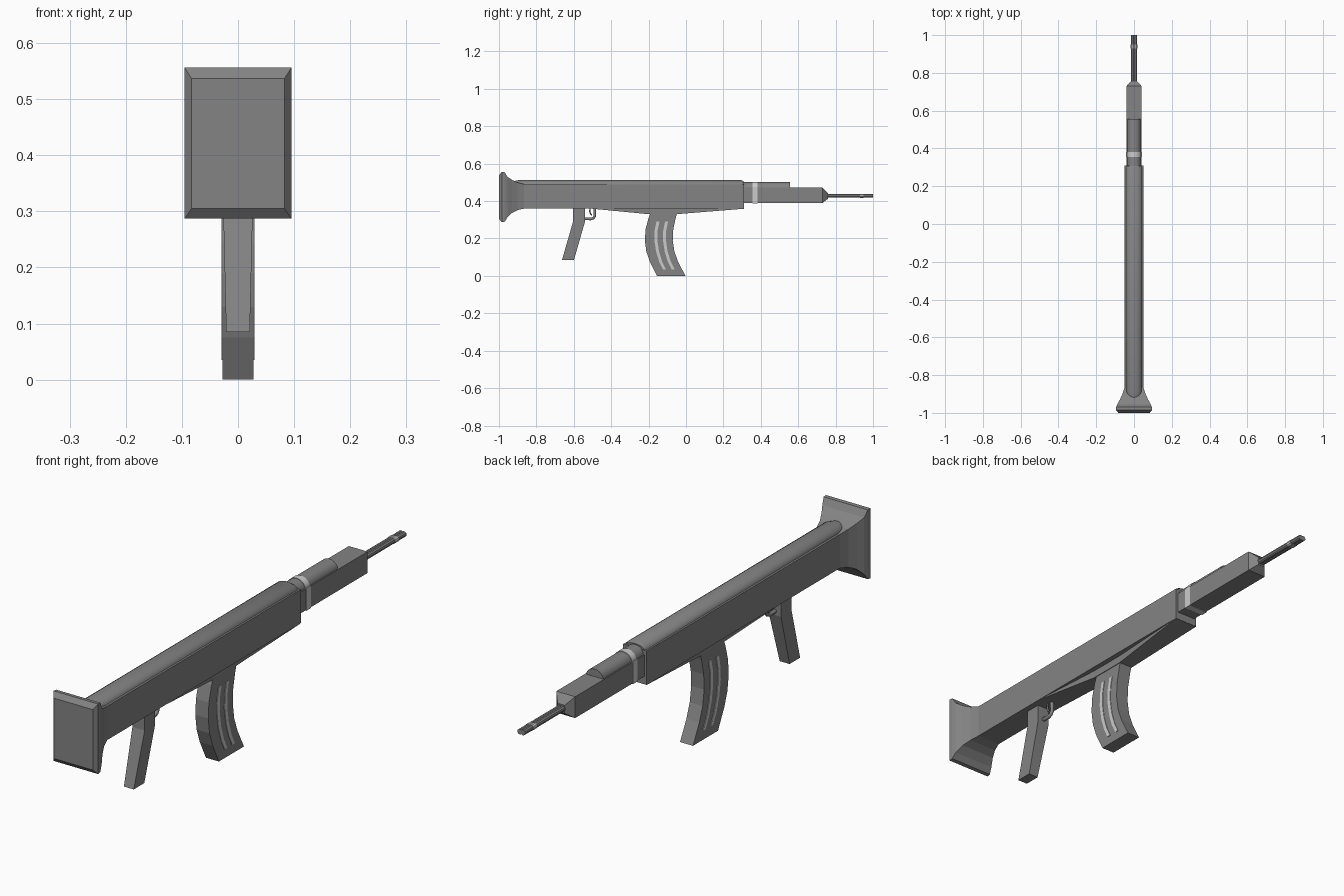
import bpy, bmesh, math

if "Cube" in bpy.data.objects:
    bpy.data.objects.remove(bpy.data.objects["Cube"])


def material(name, v):
    m = bpy.data.materials.new(name)
    m.diffuse_color = (v, v, v, 1)
    m.use_nodes = True
    m.node_tree.nodes["Principled BSDF"].inputs["Base Color"].default_value = m.diffuse_color
    return m


light = material("light_grey", 0.62)
dark = material("dark_grey", 0.23)


def loft(name, rings, mat=dark):
    """Skin a list of equal-length point rings and cap both ends."""
    bm = bmesh.new()
    vs = [[bm.verts.new(p) for p in r] for r in rings]
    n = len(rings[0])
    for a, b in zip(vs, vs[1:]):
        for i in range(n):
            j = (i + 1) % n
            bm.faces.new((a[i], a[j], b[j], b[i]))
    bm.faces.new(vs[0])
    bm.faces.new(vs[-1])
    bmesh.ops.recalc_face_normals(bm, faces=bm.faces)
    me = bpy.data.meshes.new(name)
    bm.to_mesh(me)
    bm.free()
    ob = bpy.data.objects.new(name, me)
    bpy.context.collection.objects.link(ob)
    me.materials.append(mat)
    return ob


def rect(y, w, z0, z1):
    return [(-w, y, z0), (w, y, z0), (w, y, z1), (-w, y, z1)]


def dome(y, w, z0, z1, n=10):
    return [(w * math.cos(math.pi * i / n), y, z0 + (z1 - z0) * math.sin(math.pi * i / n))
            for i in range(n + 1)]


def circle(y, x, z, r, n=10):
    return [(x + r * math.cos(2 * math.pi * i / n), y, z + r * math.sin(2 * math.pi * i / n))
            for i in range(n)]


def smooth(ob):
    bpy.context.view_layer.objects.active = ob
    for o in bpy.context.selected_objects:
        o.select_set(False)
    ob.select_set(True)
    bpy.ops.object.shade_smooth_by_angle(angle=math.radians(35))


def strip(name, rows, x, mat=dark):
    """Vertical slab from (y_left, y_right, z, half_width) rows."""
    return loft(name, [[(x - w, a, z), (x + w, a, z), (x + w, b, z), (x - w, b, z)]
                       for a, b, z, w in rows], mat)


# Receiver with butt plate and flared rear
loft("body", [rect(-1, .083, .305, .537), rect(-.985, .095, .287, .556),
              rect(-.97, .094, .289, .555), rect(-.955, .089, .312, .53),
              rect(-.93, .075, .337, .513), rect(-.9, .061, .352, .499),
              rect(-.865, .05, .36, .49), rect(.31, .05, .36, .49)])

# Rounded top cover
smooth(loft("top_cover", [dome(-.92, .03, .487, .507), dome(-.89, .042, .487, .513),
                          dome(.295, .044, .487, .513), dome(.308, .04, .487, .505)]))

# Shallow wedge under the body leading to the magazine
loft("underside_wedge", [rect(-.5, .0495, .359, .365), rect(-.2, .03, .33, .365),
                         rect(-.05, .03, .33, .365), rect(.309, .0495, .359, .365)])

# Handguard, its rounded top and the tapered nose
loft("handguard", [rect(.3, .04, .39, .472), rect(.73, .04, .39, .472),
                   rect(.758, .015, .412, .443)])
smooth(loft("handguard_top", [dome(.3, .036, .47, .501), dome(.555, .036, .47, .501)]))
loft("handguard_band", [rect(.355, .042, .388, .474), rect(.382, .042, .388, .474)], light)
smooth(loft("top_band", [dome(.355, .038, .47, .503), dome(.382, .038, .47, .503)], light))

# Twin barrels with light rings
for side, x in (("left", -.0065), ("right", .0065)):
    smooth(loft(side + "_barrel", [circle(.74, x, .428, .0105), circle(1, x, .428, .0105)]))
    smooth(loft(side + "_barrel_ring", [circle(.93, x, .428, .0118),
                                        circle(.95, x, .428, .0118)], light))

# Raked grip
strip("grip", [(-.604, -.54, .365, .026), (-.604, -.54, .29, .026), (-.663, -.599, .085, .021)], 0)

# Curved magazine with light stripes on both sides
mag = [(-.185, -.045, .345), (-.2, -.055, .31), (-.216, -.068, .25), (-.22, -.071, .19),
       (-.212, -.062, .13), (-.193, -.042, .075), (-.155, -.003, 0)]
strip("magazine", [(a, b, z, .0275) for a, b, z in mag], 0)
groove = [(-.15, .29), (-.16, .24), (-.161, .19), (-.152, .13), (-.135, .075), (-.115, .035)]
for side, x in (("left", -.0275), ("right", .0275)):
    for k, off in (("rear", 0), ("front", .046)):
        strip(f"{side}_{k}_magazine_stripe",
              [(y - .008 + off, y + .008 + off, z, .002) for y, z in groove], x, light)


def tube(name, pts, r):
    """Round rod bent in the centre plane through (y, z) points."""
    cu = bpy.data.curves.new(name, 'CURVE')
    cu.dimensions = '3D'
    cu.bevel_depth = r
    cu.bevel_resolution = 1
    cu.use_fill_caps = True
    cu.materials.append(dark)
    sp = cu.splines.new('POLY')
    sp.points.add(len(pts) - 1)
    for p, (y, z) in zip(sp.points, pts):
        p.co = (0, y, z, 1)
    ob = bpy.data.objects.new(name, cu)
    bpy.context.collection.objects.link(ob)


# Trigger guard and trigger
tube("trigger_guard", [(-.545, .306), (-.51, .304), (-.495, .309), (-.488, .32), (-.488, .365)], .008)
tube("trigger", [(-.512, .365), (-.515, .345), (-.511, .332), (-.503, .325)], .004)
